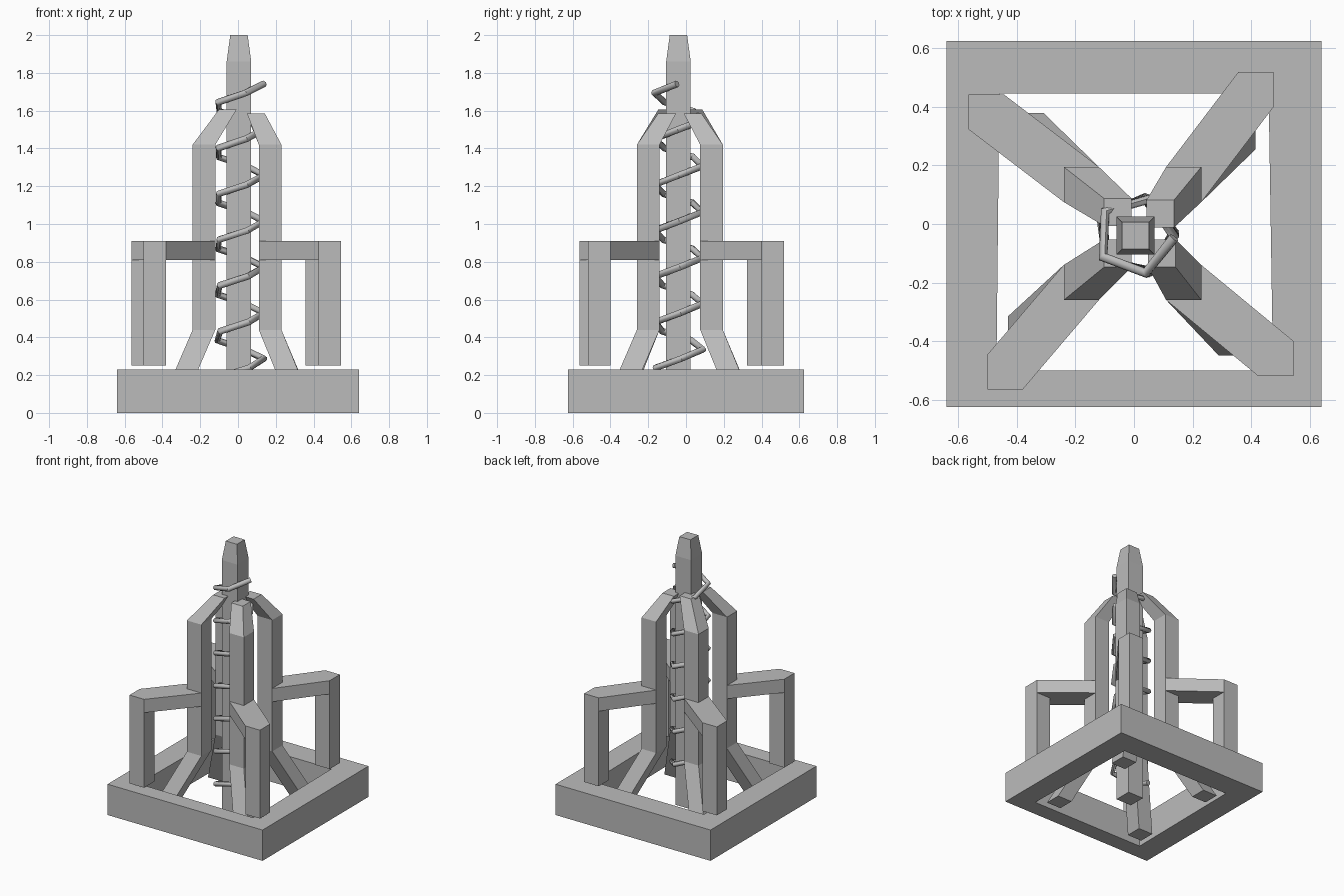
import bpy
import bmesh
import math

cube = bpy.data.objects.get("Cube")
if cube:
    bpy.data.objects.remove(cube, do_unlink=True)

grey = bpy.data.materials.new("plain_grey")
grey.use_nodes = True
colour = (0.5, 0.5, 0.5, 1)
grey.diffuse_color = colour
grey.node_tree.nodes["Principled BSDF"].inputs["Base Color"].default_value = colour


def square(centre, half, z):
    x, y = centre
    return [(x + sx * half, y + sy * half, z)
            for sx, sy in ((-1, -1), (1, -1), (1, 1), (-1, 1))]


def finish(name, bm):
    bmesh.ops.recalc_face_normals(bm, faces=bm.faces)
    mesh = bpy.data.meshes.new(name)
    bm.to_mesh(mesh)
    bm.free()
    mesh.materials.append(grey)
    obj = bpy.data.objects.new(name, mesh)
    bpy.context.collection.objects.link(obj)
    return obj


def loft(name, rings, closed=False):
    """Skin four-cornered rings, capped at the ends or closed into a frame."""
    bm = bmesh.new()
    loops = [[bm.verts.new(p) for p in ring] for ring in rings]
    pairs = list(zip(loops, loops[1:]))
    if closed:
        pairs.append((loops[-1], loops[0]))
    else:
        bm.faces.new(loops[0])
        bm.faces.new(loops[-1])
    for a, b in pairs:
        for i in range(4):
            j = (i + 1) % 4
            bm.faces.new((a[i], a[j], b[j], b[i]))
    return finish(name, bm)


def hull(name, points):
    """Solid wrapped around a set of points."""
    bm = bmesh.new()
    for p in points:
        bm.verts.new(p)
    result = bmesh.ops.convex_hull(bm, input=bm.verts)
    spare = {v for v in result["geom_interior"] + result["geom_unused"]
             if isinstance(v, bmesh.types.BMVert)}
    bmesh.ops.delete(bm, geom=list(spare), context="VERTS")
    bmesh.ops.dissolve_limit(bm, angle_limit=0.01, verts=bm.verts, edges=bm.edges)
    return finish(name, bm)


# Square base frame with a slightly tapered opening
outer = [(-0.64, -0.625), (0.64, -0.625), (0.64, 0.625), (-0.64, 0.625)]
inner = [(-0.47, -0.5), (0.475, -0.5), (0.46, 0.445), (-0.46, 0.445)]
BASE_TOP = 0.23
loft("base_frame", [[(x, y, z) for x, y in edge] for edge, z in
                    ((outer, 0), (outer, BASE_TOP), (inner, BASE_TOP), (inner, 0))],
     closed=True)

# Central pillar with a tapered tip
AXIS = (0.005, -0.04)
loft("central_pillar", [square(AXIS, 0.065, 0), square(AXIS, 0.065, 1.86),
                        square(AXIS, 0.046, 2.0)])

# Four bent legs, each with a side arm and a hanging post:
# name, foot, shaft, tip, tip height, post
corners = [
    ("front_right", (-0.37, -0.375), (-0.18, -0.2), (-0.055, -0.1), 1.605, (-0.44, -0.505)),
    ("front_left", (0.35, -0.39), (0.17, -0.2), (0.095, -0.1), 1.585, (0.485, -0.46)),
    ("back_right", (-0.37, 0.32), (-0.18, 0.135), (-0.055, 0.04), 1.605, (-0.505, 0.383)),
    ("back_left", (0.355, 0.315), (0.17, 0.135), (0.09, 0.035), 1.585, (0.417, 0.46)),
]
HALF = 0.06
ARM_LOW, ARM_TOP = 0.81, 0.91
for name, foot, shaft, tip, tip_z, post in corners:
    loft(name + "_leg", [square(foot, HALF, 0), square(shaft, HALF, 0.44),
                         square(shaft, HALF, 1.42), square(tip, 0.047, tip_z)])
    hull(name + "_arm", [p for c in (shaft, post) for z in (ARM_LOW, ARM_TOP)
                         for p in square(c, HALF, z)])
    loft(name + "_post", [square(post, HALF, 0.25), square(post, HALF, ARM_LOW)])

# Angular coil of round rod climbing around the pillar
STEPS, RADIUS, TOP = 33, 0.132, 1.742
curve = bpy.data.curves.new("coil", "CURVE")
curve.dimensions = "3D"
curve.bevel_depth = 0.018
curve.bevel_resolution = 2
curve.use_fill_caps = True
spline = curve.splines.new("POLY")
spline.points.add(STEPS)
for k, point in enumerate(spline.points):
    down = STEPS - k
    angle = math.radians(-3 - 71.7 * down)
    point.co = (AXIS[0] + RADIUS * math.cos(angle),
                AXIS[1] + RADIUS * math.sin(angle), TOP - 0.0485 * down, 1)
curve.materials.append(grey)
coil = bpy.data.objects.new("coil", curve)
bpy.context.collection.objects.link(coil)

# Turn the coil into a mesh and smooth it along the rod
bpy.ops.object.select_all(action="DESELECT")
coil.select_set(True)
bpy.context.view_layer.objects.active = coil
bpy.ops.object.convert(target="MESH")
bpy.ops.object.shade_smooth_by_angle(angle=math.radians(50))
